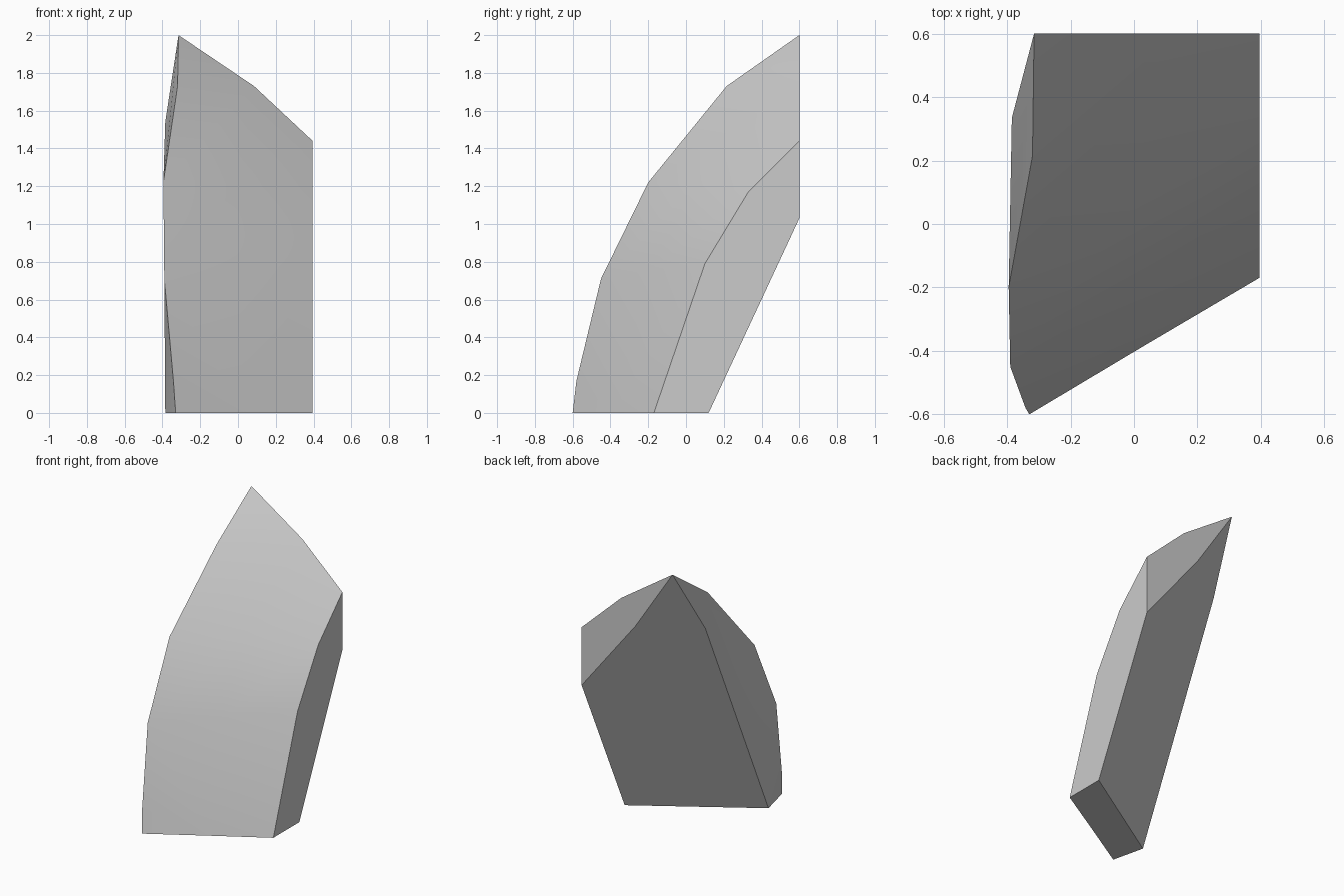
import bpy
import bmesh
import math

cube = bpy.data.objects.get("Cube")
if cube:
    bpy.data.objects.remove(cube, do_unlink=True)

# One plain grey surface
grey = bpy.data.materials.new("plain grey")
grey.use_nodes = True
colour = (0.6, 0.6, 0.6, 1)
grey.diffuse_color = colour
grey.node_tree.nodes["Principled BSDF"].inputs["Base Color"].default_value = colour

RIGHT = 0.395   # flat trimmed side
BACK = 0.6      # flat trimmed rear

bm = bmesh.new()


def curve(*points):
    return [bm.verts.new(p) for p in points]


# Outer shell: three rising curves that close at the tip
l0, l1, l2, l3, l4, tip = curve(
    (-0.33, -0.6, 0), (-0.342, -0.58, 0.17), (-0.39, -0.45, 0.71),
    (-0.395, -0.2, 1.22), (-0.32, 0.215, 1.73), (-0.315, BACK, 2))
m0, m1, m2, m3 = curve(
    (0.03, -0.385, 0), (0, -0.19, 0.755), (0, 0.045, 1.21), (0.085, BACK, 1.73))
r0, r1, r2, r3 = curve(
    (RIGHT, -0.17, 0), (RIGHT, 0.1, 0.79), (RIGHT, 0.33, 1.17), (RIGHT, BACK, 1.44))

# Inner surface outline
b0, b1, b2, b3, b4 = curve(
    (-0.385, -0.37, 0), (RIGHT, 0.12, 0), (RIGHT, BACK, 1.03),
    (-0.025, BACK, 1.56), (-0.385, 0.335, 1.54))

faces = [
    # curved front
    (l0, m0, m1, l2, l1), (m0, r0, r1, m1),
    (l2, m1, m2, l3), (m1, r1, r2, m2),
    (l3, m2, m3, l4), (m2, r2, r3, m3), (l4, m3, tip),
    # curved left-hand rim
    (l0, l1, l2, b0), (l2, l3, b4, b0), (l3, l4, tip, b4),
    # inner surface
    (b0, b1, b2, b3, b4), (b3, tip, b4),
    # flat rear, side and base
    (r3, m3, tip, b3, b2),
    (r0, r1, r2, r3, b2, b1),
    (l0, m0, r0, b1, b0),
]
for loop in faces:
    bm.faces.new(loop)
bmesh.ops.recalc_face_normals(bm, faces=bm.faces[:])

mesh = bpy.data.meshes.new("curved_plate")
bm.to_mesh(mesh)
bm.free()
mesh.materials.append(grey)
plate = bpy.data.objects.new("curved_plate", mesh)
bpy.context.collection.objects.link(plate)

bpy.ops.object.select_all(action="DESELECT")
plate.select_set(True)
bpy.context.view_layer.objects.active = plate
bpy.ops.object.shade_smooth_by_angle(angle=math.radians(35))
